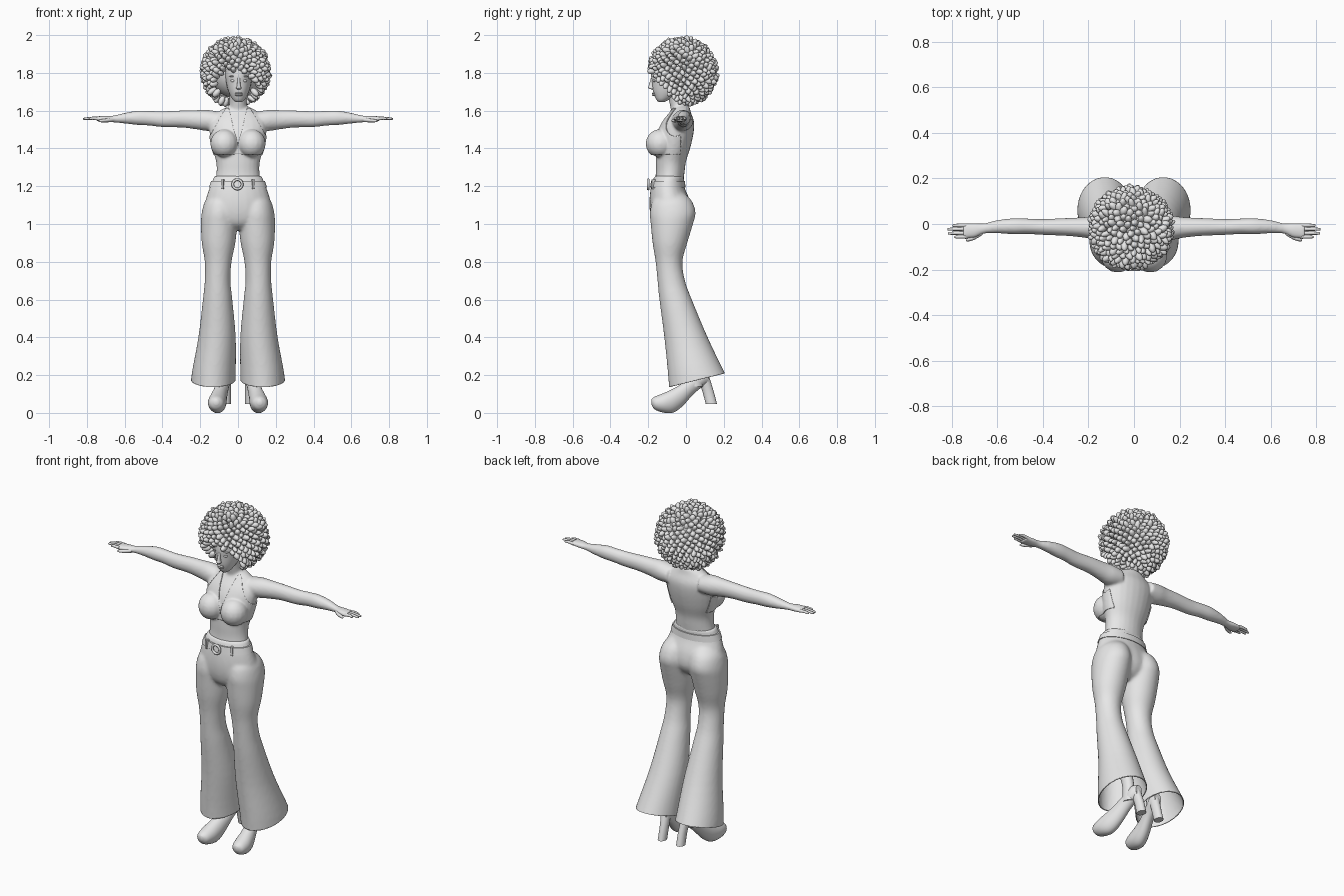
import bpy, bmesh, math, random
from mathutils import Vector, Matrix

if "Cube" in bpy.data.objects:
    bpy.data.objects.remove(bpy.data.objects["Cube"])
random.seed(4)

grey = bpy.data.materials.new("plain grey")
grey.use_nodes = True
GREY = (0.8, 0.8, 0.8, 1)
grey.diffuse_color = GREY
grey.node_tree.nodes["Principled BSDF"].inputs["Base Color"].default_value = GREY


def loft(bm, rings, axis="z", side=1, sides=24, steps=4):
    """Skin smooth elliptical rings (t, a, b, ra, rb) along an axis; side=-1 mirrors in x."""
    pts = [rings[0]] + list(rings) + [rings[-1]]
    path = []
    for i in range(1, len(pts) - 2):
        for k in range(steps):
            u = k / steps
            path.append([0.5 * (2 * q + (r - p) * u + (2 * p - 5 * q + 4 * r - s) * u * u
                                + (3 * q - p - 3 * r + s) * u ** 3)
                         for p, q, r, s in zip(*pts[i - 1:i + 3])])
    path.append(rings[-1])
    loops = []
    for t, a, b, ra, rb in path:
        loop = []
        for k in range(sides):
            ang = math.tau * k / sides
            u, v = a + ra * math.cos(ang), b + rb * math.sin(ang)
            x, y, z = {"x": (t, u, v), "y": (u, t, v), "z": (u, v, t)}[axis]
            loop.append(bm.verts.new((x * side, y, z)))
        loops.append(loop)
    faces = [bm.faces.new((l0[k], l0[(k + 1) % sides], l1[(k + 1) % sides], l1[k]))
             for l0, l1 in zip(loops, loops[1:]) for k in range(sides)]
    faces += [bm.faces.new(loops[0][::-1]), bm.faces.new(loops[-1])]
    bmesh.ops.recalc_face_normals(bm, faces=faces)


def ball(bm, co, radii, rot=None, u=16, v=10):
    mat = Matrix.Translation(co) @ (rot or Matrix()) @ Matrix.Diagonal((*radii, 1))
    bmesh.ops.create_uvsphere(bm, u_segments=u, v_segments=v, radius=1, matrix=mat)


def finish(name, bm, angle=50):
    me = bpy.data.meshes.new(name)
    bm.to_mesh(me)
    bm.free()
    me.materials.append(grey)
    ob = bpy.data.objects.new(name, me)
    bpy.context.collection.objects.link(ob)
    bpy.ops.object.select_all(action="DESELECT")
    ob.select_set(True)
    bpy.context.view_layer.objects.active = ob
    bpy.ops.object.shade_smooth_by_angle(angle=math.radians(angle))
    return ob


def blend(bm, voxel, iterations):
    """Fuse overlapping closed volumes into one soft skin and return it as a bmesh."""
    ob = finish("blend_source", bm)
    rm = ob.modifiers.new("fuse", "REMESH")
    rm.mode, rm.voxel_size = "VOXEL", voxel
    sm = ob.modifiers.new("soften", "SMOOTH")
    sm.factor, sm.iterations = 0.5, iterations
    me = bpy.data.meshes.new_from_object(ob.evaluated_get(bpy.context.evaluated_depsgraph_get()))
    out = bmesh.new()
    out.from_mesh(me)
    bpy.data.objects.remove(ob)
    bpy.data.meshes.remove(me)
    return out


def cut(bm, co, no):
    bmesh.ops.bisect_plane(bm, geom=bm.verts[:] + bm.edges[:] + bm.faces[:],
                           plane_co=co, plane_no=no, clear_outer=True)


# Upper body: torso, neck, bust and arms in one skin
bm = bmesh.new()
loft(bm, [(1.2, 0, -.092, .125, .075), (1.27, 0, -.084, .114, .076), (1.33, 0, -.08, .116, .08),
          (1.4, 0, -.068, .136, .09), (1.48, 0, -.055, .15, .095), (1.54, 0, -.04, .15, .083),
          (1.59, 0, -.03, .11, .056), (1.62, 0, -.025, .06, .045)])
loft(bm, [(1.54, 0, -.02, .06, .05), (1.62, 0, -.037, .046, .046), (1.73, 0, -.065, .045, .045)])
for s in (1, -1):
    ball(bm, (s * .072, -.137, 1.425), (.07, .072, .072))
    loft(bm, [(.1, -.02, 1.545, .06, .05), (.16, -.017, 1.548, .055, .056),
              (.22, -.015, 1.552, .045, .051), (.3, -.013, 1.556, .039, .045),
              (.4, -.013, 1.555, .035, .042), (.47, -.01, 1.56, .034, .039),
              (.53, -.01, 1.562, .035, .038), (.6, -.012, 1.56, .029, .028),
              (.66, -.02, 1.556, .023, .018), (.7, -.028, 1.556, .033, .017),
              (.75, -.031, 1.557, .034, .013)], "x", s)
skin = blend(bm, .007, 6)
top = skin.copy()
finish("upper_body", skin, 180)

# Halter top: one half trimmed from the skin, then mirrored and thickened
for co, no in (((0, 0, 1.37), (0, 0, -1)), ((0, -.03, 0), (0, 1, 0)),
               ((0, 0, 0), (-1, 0, 0)), ((.155, 0, 1.45), (.15, 0, .085)),
               ((0, 0, 1.4), (-.2, 0, .045)), ((0, 0, 1.61), (0, 0, 1))):
    cut(top, co, no)
halter = finish("halter_top", top, 60)
halter.modifiers.new("other_half", "MIRROR")
th = halter.modifiers.new("cloth", "SOLIDIFY")
th.thickness, th.offset = .005, 1

# Fingers and thumbs
bm = bmesh.new()
for s in (1, -1):
    for y, tip in ((-.056, .79), (-.04, .817), (-.022, .82), (-.006, .798)):
        loft(bm, [(.735, y, 1.557, .009, .01), (.77, y, 1.56, .008, .008),
                  (tip - .006, y - .001, 1.557, .006, .006), (tip, y - .001, 1.556, .002, .002)],
             "x", s, 8, 2)
    loft(bm, [(.665, -.035, 1.552, .012, .012), (.7, -.058, 1.548, .011, .01),
              (.73, -.069, 1.546, .008, .007), (.738, -.071, 1.545, .002, .002)], "x", s, 8, 2)
finish("fingers", bm)

# Flared trousers: pelvis and legs fused, hem cut on a slant and left open
bm = bmesh.new()
loft(bm, [(.97, 0, -.085, .07, .05), (1.0, 0, -.083, .13, .088), (1.05, 0, -.08, .184, .109),
          (1.12, 0, -.086, .174, .108), (1.2, 0, -.097, .148, .088), (1.255, 0, -.088, .125, .079)])
for s in (1, -1):
    loft(bm, [(1.16, .08, -.075, .06, .07), (1.12, .092, -.073, .083, .105),
              (1.06, .098, -.07, .094, .121), (1.0, .1, -.075, .096, .112),
              (.9, .103, -.085, .089, .092), (.8, .105, -.09, .071, .071),
              (.7, .108, -.078, .068, .073), (.6, .108, -.055, .078, .086),
              (.4, .111, 0, .099, .115), (.2, .129, .058, .117, .153),
              (.06, .135, .1, .122, .185)], "z", s, 32)
trousers = blend(bm, .009, 6)
cut(trousers, (0, -.095, .135), (0, .25, -1))
cloth = finish("flared_trousers", trousers, 60).modifiers.new("cloth", "SOLIDIFY")
cloth.thickness, cloth.offset = .005, -1

# Belt with loops and a ring buckle
bm = bmesh.new()
loft(bm, [(1.192, 0, -.097, .154, .094), (1.228, 0, -.095, .142, .09)], "z", 1, 48, 1)
for x in (-.08, .08):
    bmesh.ops.create_cube(bm, size=1, matrix=Matrix.Translation((x, -.172, 1.21))
                          @ Matrix.Rotation(x * 5, 4, "Z") @ Matrix.Diagonal((.012, .02, .05, 1)))
finish("belt", bm)
bpy.ops.mesh.primitive_torus_add(major_radius=.025, minor_radius=.007, major_segments=28,
                                 minor_segments=8, location=(-.003, -.2, 1.21),
                                 rotation=(math.pi / 2, 0, 0))
buckle = bpy.context.object
buckle.name = "belt_buckle"
buckle.data.materials.append(grey)
bpy.ops.object.shade_smooth_by_angle(angle=math.radians(60))

# Platform shoes with block heels, and the ankles above them
for s, label in ((1, "left"), (-1, "right")):
    bm = bmesh.new()
    loft(bm, [(-.183, .115, .058, .012, .014), (-.165, .115, .052, .036, .034),
              (-.12, .112, .053, .047, .051), (-.07, .105, .064, .045, .063),
              (-.02, .095, .095, .038, .061), (.04, .08, .15, .033, .05),
              (.09, .07, .185, .034, .045), (.12, .066, .19, .022, .032)], "y", s)
    finish(label + "_shoe", bm)
    bm = bmesh.new()
    loft(bm, [(.048, .06, .134, .023, .03), (.12, .06, .115, .023, .03),
              (.2, .066, .088, .026, .032)], "z", s, 16)
    finish(label + "_heel", bm)
    bm = bmesh.new()
    loft(bm, [(.14, .08, .05, .032, .04), (.26, .085, .05, .03, .035),
              (.45, .1, 0, .045, .05)], "z", s, 16)
    finish(label + "_ankle", bm)

# Head with nose, lips, eyes and brows
bm = bmesh.new()
loft(bm, [(1.645, .004, -.13, .014, .014), (1.66, .004, -.122, .033, .036),
          (1.7, .004, -.1, .054, .074), (1.75, .004, -.09, .067, .09),
          (1.8, .004, -.085, .072, .099), (1.87, .004, -.08, .062, .085),
          (1.92, .004, -.07, .02, .03)])
finish("head", bm, 60)
bm = bmesh.new()
loft(bm, [(1.713, .004, -.176, .008, .008), (1.72, .004, -.184, .014, .016),
          (1.735, .004, -.184, .009, .013), (1.775, .004, -.177, .007, .008)], "z", 1, 12)
for z in (1.683, 1.692):
    ball(bm, (.004, -.168, z), (.02, .012, .006))
for s in (1, -1):
    ball(bm, (.004 + s * .03, -.167, 1.758), (.014, .008, .007))
    ball(bm, (.004 + s * .031, -.168, 1.782), (.02, .01, .004))
finish("face_features", bm, 60)

# Round curly hair: a core covered with radial clumps, open in front of the face
centre = Vector((-.014, -.018, 1.805))
bm = bmesh.new()
ball(bm, (-.01, .012, 1.815), (.148, .135, .148), None, 24, 16)
count = 460
for i in range(count):
    z = 1 - 2 * (i + .5) / count
    r, ang = math.sqrt(1 - z * z), i * math.pi * (3 - math.sqrt(5))
    d = Vector((r * math.cos(ang), r * math.sin(ang), z))
    p = centre + d * random.uniform(.158, .17)
    if p.z < 1.82 - 1.15 * (p.y + .19):
        continue
    tilt = d + Vector([random.uniform(-.45, .45) for _ in range(3)])
    w = random.uniform(.013, .018)
    ball(bm, p, (w, w, random.uniform(.024, .031)), tilt.to_track_quat("Z", "Y").to_matrix().to_4x4(), 8, 6)
finish("curly_hair", bm, 60)
